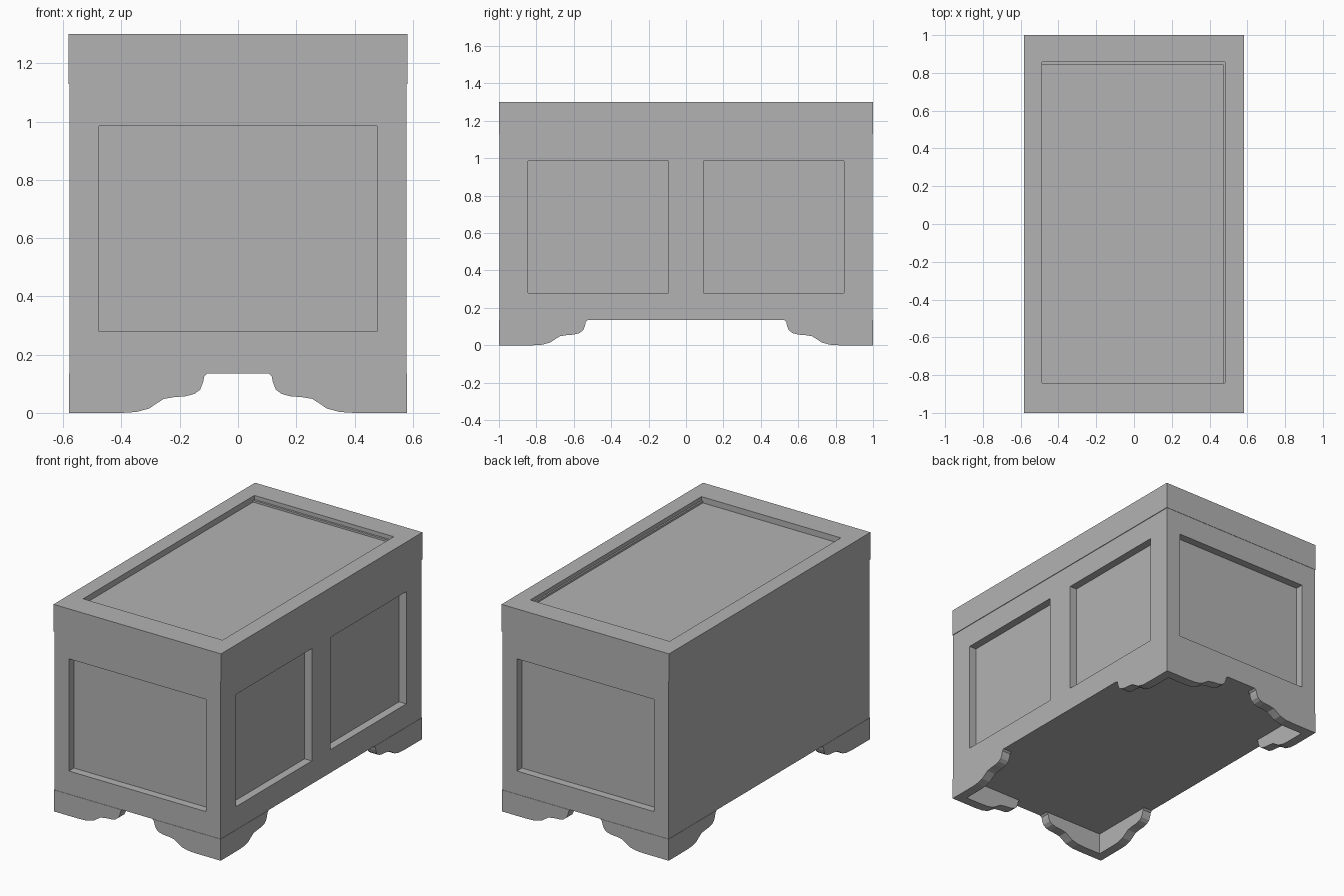
import bpy, bmesh

if "Cube" in bpy.data.objects:
    bpy.data.objects.remove(bpy.data.objects["Cube"])

grey = bpy.data.materials.new("plain_grey")
grey.diffuse_color = (0.45, 0.45, 0.45, 1)
grey.use_nodes = True
grey.node_tree.nodes["Principled BSDF"].inputs["Base Color"].default_value = grey.diffuse_color

HX, HY = 0.578, 0.998      # body half sizes
FOOT_H, LID_Z, TOP = 0.135, 1.13, 1.30
DEPTH = 0.05               # panel recess


def add(name, bm):
    bmesh.ops.recalc_face_normals(bm, faces=bm.faces)
    me = bpy.data.meshes.new(name)
    bm.to_mesh(me)
    bm.free()
    me.materials.append(grey)
    ob = bpy.data.objects.new(name, me)
    bpy.context.collection.objects.link(ob)
    return ob


def box(name, lo, hi):
    bm = bmesh.new()
    bmesh.ops.create_cube(bm, size=1)
    for v in bm.verts:
        v.co = [lo[i] if v.co[i] < 0 else hi[i] for i in range(3)]
    return add(name, bm)


def carve(ob, cuts):
    """Cut box-shaped recesses out of a part, then drop the cutters."""
    cutters = []
    for lo, hi in cuts:
        c = box("recess_cutter", lo, hi)
        c.hide_render = True
        m = ob.modifiers.new("recess", 'BOOLEAN')
        m.operation, m.solver, m.object = 'DIFFERENCE', 'EXACT', c
        cutters.append(c)
    dg = bpy.context.evaluated_depsgraph_get()
    dg.update()
    me = bpy.data.meshes.new_from_object(ob.evaluated_get(dg))
    ob.modifiers.clear()
    ob.data = me
    for c in cutters:
        bpy.data.objects.remove(c, do_unlink=True)


# Chest body: one panel on each end, two on the right side, plain left side
body = box("chest_body", (-HX, -HY, FOOT_H), (HX, HY, LID_Z))
z0, z1 = 0.28, 0.985
carve(body, [
    ((-0.477, -1.1, z0), (0.477, -HY + DEPTH, z1)),
    ((-0.477, HY - DEPTH, z0), (0.477, 1.1, z1)),
    ((HX - DEPTH, -0.845, z0), (0.7, -0.093, z1)),
    ((HX - DEPTH, 0.093, z0), (0.7, 0.845, z1)),
])

# Lid with a recessed top panel that has a narrow ledge on two sides
lid = box("lid", (-0.582, -1, LID_Z), (0.582, 1, TOP))
carve(lid, [
    ((-0.487, -0.842, TOP - 0.025), (0.482, 0.858, TOP + 0.1)),
    ((-0.487, -0.842, TOP - 0.037), (0.472, 0.845, TOP + 0.05)),
])

# Scrolled bracket feet: (distance from corner, height) of the lower edge
SCROLL = [(0.18, 0), (0.23, 0.003), (0.275, 0.015), (0.30, 0.032),
          (0.325, 0.048), (0.36, 0.054), (0.40, 0.057), (0.43, 0.065),
          (0.45, 0.08), (0.46, 0.105), (0.464, 0.125), (0.475, FOOT_H)]
THICK = 0.06


def bracket(name, sx, sy, along_y):
    start = 0 if along_y else THICK
    outline = [(start, FOOT_H), (start, 0)] + SCROLL
    bm = bmesh.new()
    rings = []
    for t in (0, THICK):
        rings.append([bm.verts.new((sx * (0.58 - (t if along_y else u)),
                                    sy * (1 - (u if along_y else t)), z))
                      for u, z in outline])
    a, b = rings
    bm.faces.new(a)
    bm.faces.new(b[::-1])
    for i in range(len(a)):
        j = (i + 1) % len(a)
        bm.faces.new((a[i], b[i], b[j], a[j]))
    add(name, bm)


for sx, xn in ((-1, "left"), (1, "right")):
    for sy, yn in ((-1, "front"), (1, "back")):
        bracket(f"{yn}_{xn}_foot_side", sx, sy, True)
        bracket(f"{yn}_{xn}_foot_end", sx, sy, False)
